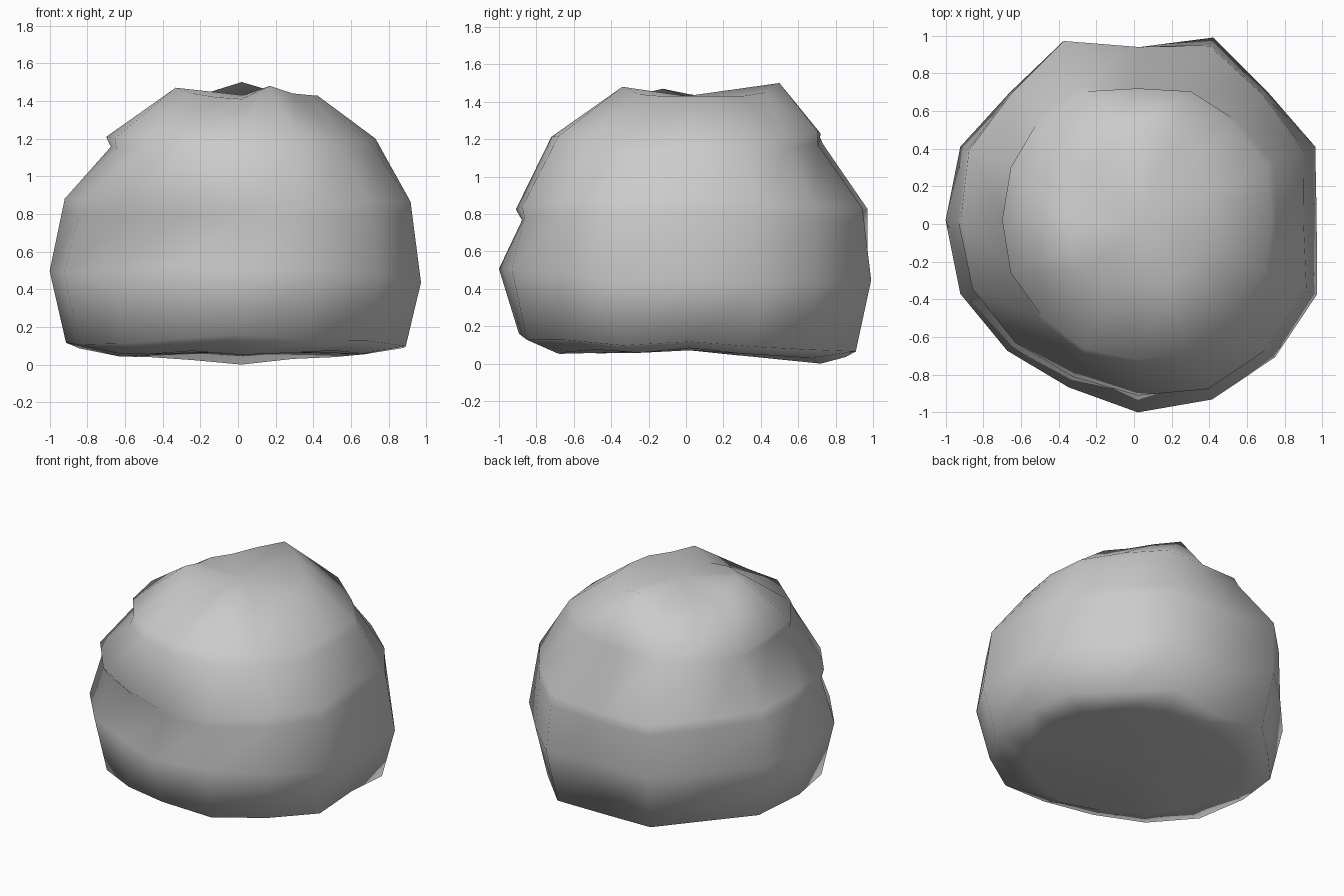
import bpy, bmesh
from math import cos, sin, pi, radians

if "Cube" in bpy.data.objects:
    bpy.data.objects.remove(bpy.data.objects["Cube"])

N = 16
CX, CY = 0.02, 0.02

# Lumpy radii per ring (counter-clockwise from +x)
EQUATOR = [.95, 1.02, .97, 1.05, .91, 1.03, .96, 1.02, 1.02, 1.02, .98, .96, 1.02, 1.03, 1.03, 1.03]
SHOULDER = [.88, .95, .94, 1.0, .92, 1.03, .95, .97, .94, .95, .92, .90, .93, .97, .97, .97]
CROWN = [.71, .75, .72, .74, .70, .74, .72, .73, .72, .73, .72, .74, .74, .76, .74, .73]
TOP = [.40, .42, .40, .44, .48, .42, .38, .38, .34, .38, .37, .36, .33, .39, .38, .40]
# Heights of the crown's uneven top ring, with three peaks and a front dip
TOP_Z = [1.43, 1.43, 1.43, 1.45, 1.50, 1.45, 1.42, 1.42, 1.44, 1.47, 1.44, 1.42, 1.41, 1.48, 1.44, 1.43]


def cyc(vals, i):
    """Smooth cyclic blend of four values: right, back, left, front."""
    t = (i % N) / (N / 4)
    k, f = int(t), t - int(t)
    s = (1 - cos(f * pi)) / 2
    return vals[k] * (1 - s) + vals[(k + 1) % 4] * s


def bump(i, centre, width):
    """Local bump around an angle in degrees."""
    d = abs((i * 360 / N - centre + 180) % 360 - 180)
    return max(0, cos(radians(d * 90 / width))) if d < width else 0


def ring(radii, zs, jitter=0):
    return [(radii[i], cyc(zs, i) + jitter * cos(i * 2.3)) for i in range(N)]


def blend(a, b, t, dips):
    """Ring between two others, tucked inward where a ledge overhangs."""
    out = []
    for i in range(N):
        r = a[i][0] * (1 - t) + b[i][0] * t - sum(d * bump(i, c, w) for c, w, d in dips)
        out.append((r, a[i][1] * (1 - t) + b[i][1] * t))
    return out


# Profile rings from the underside to the crown
under = ring([.70] * N, (.06, .0, .05, .05), .012)
base = ring([r * .915 for r in EQUATOR], (.095, .035, .095, .12), .012)
base[12] = (base[12][0] - .02, .15)
equator = ring(EQUATOR, (.43, .43, .48, .51), .012)
shoulder = ring(SHOULDER, (.88, .81, .87, .83), .01)
crown = ring(CROWN, (1.19, 1.24, 1.20, 1.22), .01)
top = list(zip(TOP, TOP_Z))
ledge_low = blend(equator, shoulder, .82, [(245, 65, .06)])
ledge_high = blend(shoulder, crown, .84, [(180, 50, .06), (80, 40, .05)])
rings = [under, base, equator, ledge_low, shoulder, ledge_high, crown, top]

# Boulder body: bridge the rings and close with fans
bm = bmesh.new()
loops = [[bm.verts.new((CX + r * cos(2 * pi * i / N), CY + r * sin(2 * pi * i / N), z))
          for i, (r, z) in enumerate(rg)] for rg in rings]
for lo, hi in zip(loops, loops[1:]):
    for i in range(N):
        j = (i + 1) % N
        bm.faces.new((lo[i], lo[j], hi[j], hi[i]))
bottom_pole = bm.verts.new((0.03, 0.02, .06))
top_pole = bm.verts.new((0.03, 0.0, 1.43))
for i in range(N):
    j = (i + 1) % N
    bm.faces.new((loops[0][j], loops[0][i], bottom_pole))
    bm.faces.new((loops[-1][i], loops[-1][j], top_pole))
low = min(v.co.z for v in bm.verts)
for v in bm.verts:
    v.co.z -= low * max(0, 1 - v.co.z)
for f in bm.faces:
    f.smooth = True
bmesh.ops.recalc_face_normals(bm, faces=bm.faces)

mesh = bpy.data.meshes.new("boulder")
bm.to_mesh(mesh)
bm.free()
boulder = bpy.data.objects.new("boulder", mesh)
bpy.context.collection.objects.link(boulder)
